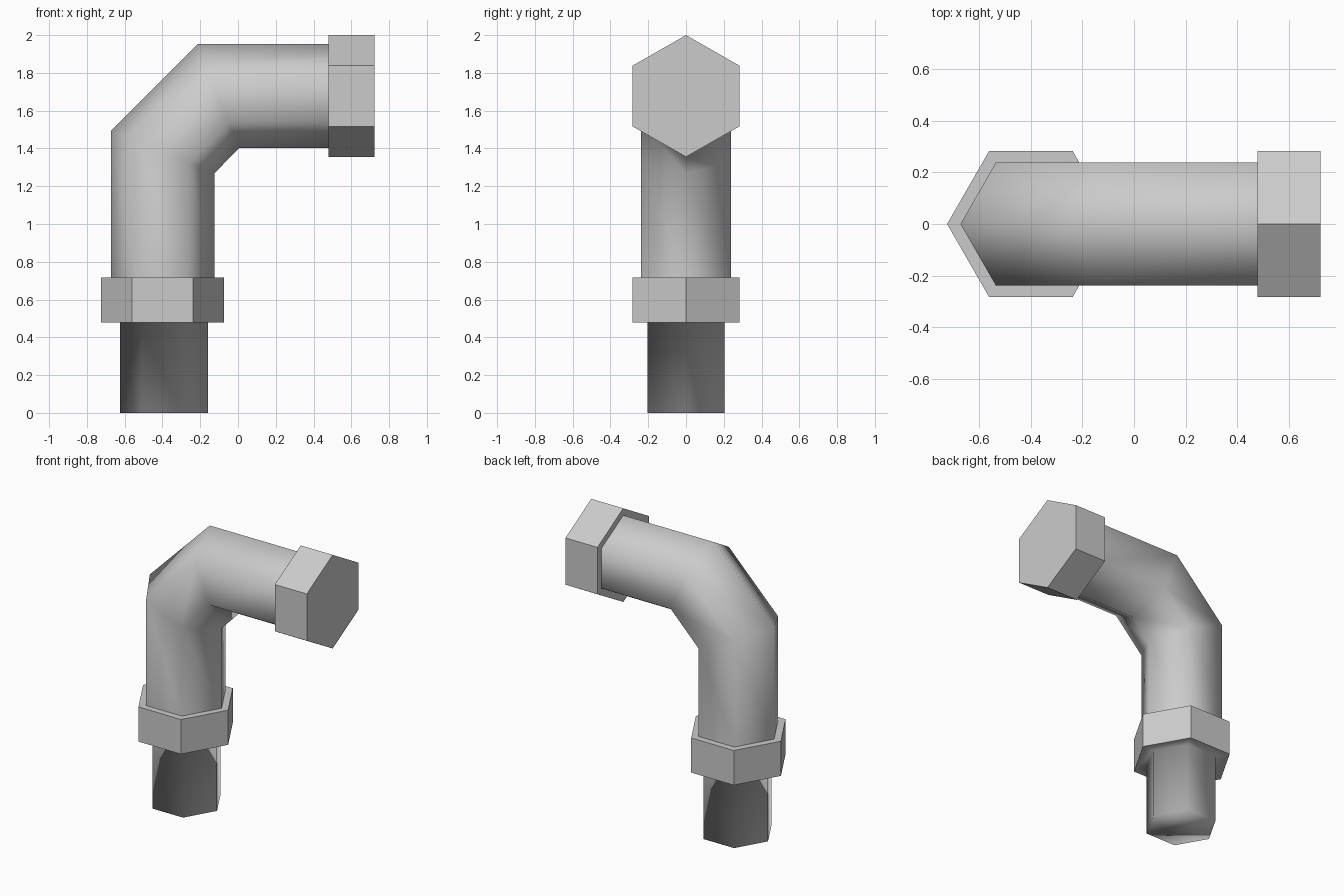
import bpy
import bmesh
from math import cos, sin, pi
from mathutils import Vector

if "Cube" in bpy.data.objects:
    bpy.data.objects.remove(bpy.data.objects["Cube"], do_unlink=True)

# Single plain metal colour
metal = bpy.data.materials.new("light_grey_metal")
metal.use_nodes = True
grey = (0.6, 0.6, 0.6, 1)
metal.diffuse_color = grey
metal.node_tree.nodes["Principled BSDF"].inputs["Base Color"].default_value = grey


def hex_ring(a, b, half_width):
    """Six points of a hexagon whose opposite corners are a and b (x, z)."""
    centre = Vector((a[0] + b[0], 0, a[1] + b[1])) / 2
    arm = Vector((a[0], 0, a[1])) - centre
    width = Vector((0, half_width / sin(pi / 3), 0))
    return [centre + arm * cos(k * pi / 3) + width * sin(k * pi / 3) for k in range(6)]


def loft(name, rings, smooth, cap_start=False, cap_end=False):
    """Skin a row of hexagons, with optional end caps."""
    bm = bmesh.new()
    rows = [[bm.verts.new(p) for p in ring] for ring in rings]
    for r, s in zip(rows, rows[1:]):
        for k in range(6):
            n = (k + 1) % 6
            bm.faces.new((r[k], r[n], s[n], s[k]))
    if cap_start:
        bm.faces.new(rows[0][::-1])
    if cap_end:
        bm.faces.new(rows[-1])
    # Make the skin consistent, then turn it outward from the first ring's axis
    bmesh.ops.recalc_face_normals(bm, faces=bm.faces[:])
    bm.faces.ensure_lookup_table()
    side = bm.faces[0]
    middle = sum((v.co for v in rows[0] + rows[1]), Vector()) / 12
    if side.normal.dot(side.calc_center_median() - middle) < 0:
        bmesh.ops.reverse_faces(bm, faces=bm.faces[:])
    for f in bm.faces:
        f.smooth = smooth
    mesh = bpy.data.meshes.new(name)
    bm.to_mesh(mesh)
    bm.free()
    mesh.materials.append(metal)
    obj = bpy.data.objects.new(name, mesh)
    bpy.context.scene.collection.objects.link(obj)
    return obj


# Shared levels
nut_low, nut_high = 0.478, 0.717
end_in, end_out = 0.478, 0.722

# Bent hexagonal pipe: outer and inner corner of each mitred section
outer = [(-0.672, nut_high), (-0.672, 1.493), (-0.215, 1.952), (end_in, 1.952)]
inner = [(-0.125, nut_high), (-0.125, 1.268), (0.005, 1.402), (end_in, 1.402)]
loft("elbow_pipe", [hex_ring(a, b, 0.238) for a, b in zip(outer, inner)], True)

# Lower nut, open underneath where the stub's flange closes it
nut_rings = [hex_ring((-0.724, z), (-0.075, z), 0.282) for z in (nut_low, nut_high)]
loft("lower_nut", nut_rings, False, cap_end=True)

# Closed end nut
end_rings = [hex_ring((x, 2.0), (x, 1.355), 0.282) for x in (end_in, end_out)]
loft("end_nut", end_rings, False, cap_start=True, cap_end=True)

# Stub with the nut's underside as its flange, softly shaded as one skin
stub_rings = [hex_ring((-0.625, z), (-0.16, z), 0.203) for z in (0, nut_low)]
loft("lower_stub", stub_rings + [nut_rings[0]], True, cap_start=True)
